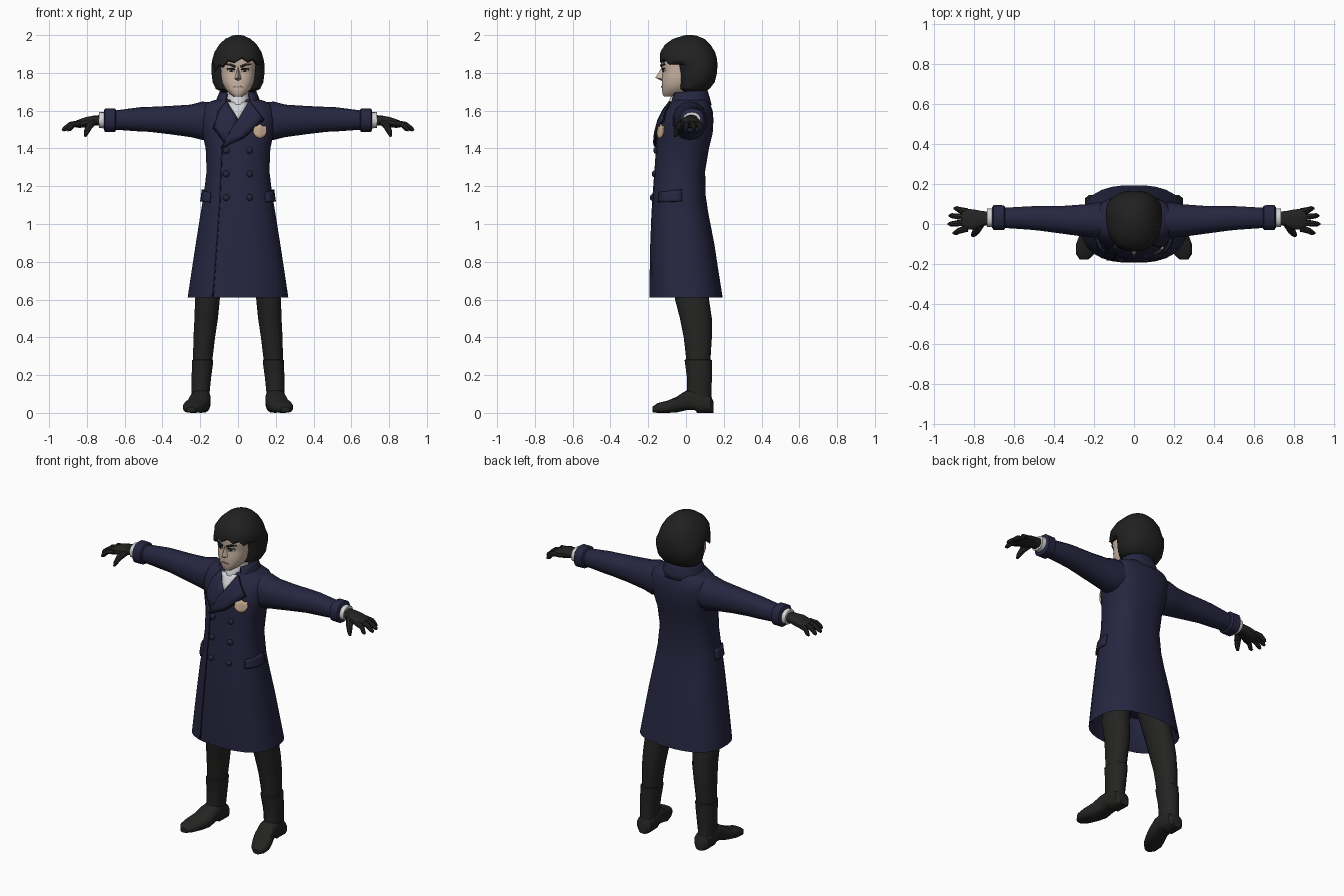
import bpy, bmesh, math
from mathutils import Vector
from mathutils.bvhtree import BVHTree


def material(name, rgb):
    m = bpy.data.materials.new(name)
    m.diffuse_color = (*rgb, 1)
    return m


NAVY = material("navy wool", (0.019, 0.019, 0.052))
SEAM = material("dark navy seam", (0.008, 0.008, 0.022))
BLACK = material("black leather", (0.017, 0.017, 0.016))
HAIR = material("black hair", (0.014, 0.015, 0.014))
SKIN = material("pale skin", (0.60, 0.47, 0.38))
LIP = material("lip", (0.36, 0.23, 0.18))
WHITE = material("white cloth", (0.66, 0.66, 0.68))
BADGE = material("tan badge", (0.60, 0.43, 0.29))


def finish(name, bm, mat, mirror=False, solid=0, angle=35):
    bmesh.ops.recalc_face_normals(bm, faces=bm.faces)
    me = bpy.data.meshes.new(name)
    bm.to_mesh(me)
    bm.free()
    me.materials.append(mat)
    me.shade_smooth()
    me.set_sharp_from_angle(angle=math.radians(angle))
    ob = bpy.data.objects.new(name, me)
    bpy.context.collection.objects.link(ob)
    if solid:
        s = ob.modifiers.new("thickness", 'SOLIDIFY')
        s.thickness, s.offset = solid, 0
    if mirror:
        ob.modifiers.new("mirror", 'MIRROR')
    return ob


def skin_rings(bm, rings, caps=True):
    n = len(rings[0])
    for r, s in zip(rings, rings[1:]):
        for i in range(n):
            j = (i + 1) % n
            bm.faces.new((r[i], r[j], s[j], s[i]))
    if caps:
        bm.faces.new(rings[0])
        bm.faces.new(rings[-1])


def loft(rows, axis='z', n=20, e=2.4, caps=True):
    """Rows are (station, a0, a1, b0, b1); rounded-box sections along an axis."""
    bm = bmesh.new()
    rings = []
    for t, a0, a1, b0, b1 in rows:
        ring = []
        for i in range(n):
            th = 2 * math.pi * (i + 0.5) / n
            c, s = math.cos(th), math.sin(th)
            a = (a0 + a1) / 2 + (a1 - a0) / 2 * math.copysign(abs(c) ** (2 / e), c)
            b = (b0 + b1) / 2 + (b1 - b0) / 2 * math.copysign(abs(s) ** (2 / e), s)
            ring.append(bm.verts.new({'z': (a, b, t), 'x': (t, a, b), 'y': (a, t, b)}[axis]))
        rings.append(ring)
    skin_rings(bm, rings, caps)
    return bm


def sym(rows):
    return [(z, -w, w, f, b) for z, w, f, b in rows]


def tube(name, pts, radii, mat, n=8):
    bm = bmesh.new()
    pts = [Vector(p) for p in pts]
    rings = []
    for k, p in enumerate(pts):
        d = pts[min(k + 1, len(pts) - 1)] - pts[max(k - 1, 0)]
        q = d.to_track_quat('Z', 'Y')
        rings.append([bm.verts.new(p + q @ Vector((math.cos(a), math.sin(a), 0)) * radii[k])
                      for a in (2 * math.pi * i / n for i in range(n))])
    skin_rings(bm, rings)
    return finish(name, bm, mat, mirror=True)


def hit(tree, u, v, side=False):
    o, d = ((1, u, v), (-1, 0, 0)) if side else ((u, -1, v), (0, 1, 0))
    return tree.ray_cast(Vector(o), Vector(d))[0]


def plate(name, outline, tree, mat, thick=0.008, lift=0.003, mirror=False, side=False, cuts=3):
    """Lay a flat outline on a surface, seen from the front or the side."""
    bm = bmesh.new()
    f = bm.faces.new([bm.verts.new((0, u, v) if side else (u, 0, v)) for u, v in outline])
    bmesh.ops.triangulate(bm, faces=[f])
    bmesh.ops.subdivide_edges(bm, edges=bm.edges[:], cuts=cuts, use_grid_fill=True)
    off = Vector((lift, 0, 0)) if side else Vector((0, -lift, 0))
    for v in bm.verts:
        p = hit(tree, v.co.y if side else v.co.x, v.co.z, side)
        if p:
            v.co = p + off
    return finish(name, bm, mat, mirror, thick)


# Long coat with hollow hem
bm = loft(sym([
    (0.80, 0.20, -0.15, 0.13), (0.63, 0.25, -0.175, 0.175), (0.61, 0.268, -0.195, 0.195),
    (0.75, 0.247, -0.193, 0.173), (0.90, 0.224, -0.19, 0.15), (1.05, 0.20, -0.184, 0.12),
    (1.15, 0.183, -0.178, 0.105), (1.28, 0.167, -0.168, 0.102), (1.40, 0.172, -0.16, 0.122),
    (1.48, 0.19, -0.153, 0.142), (1.55, 0.203, -0.135, 0.146), (1.60, 0.20, -0.11, 0.142),
    (1.635, 0.182, -0.085, 0.128), (1.655, 0.13, -0.075, 0.115), (1.662, 0.08, -0.06, 0.09)]), n=28, e=2.5)
coat_tree = BVHTree.FromBMesh(bm)
finish("coat", bm, NAVY, angle=40)

# Sleeves and cuffs
finish("sleeve", loft([
    (0.10, -0.07, 0.11, 1.46, 1.64), (0.19, -0.07, 0.11, 1.445, 1.648), (0.25, -0.065, 0.10, 1.46, 1.632),
    (0.36, -0.05, 0.092, 1.475, 1.625), (0.47, -0.035, 0.092, 1.488, 1.62), (0.52, -0.03, 0.09, 1.49, 1.618),
    (0.66, -0.02, 0.082, 1.50, 1.60)], 'x', 14, 2.2), NAVY, True)
finish("sleeve_cuff", loft([
    (0.645, -0.022, 0.085, 1.497, 1.603), (0.652, -0.032, 0.095, 1.488, 1.612),
    (0.703, -0.032, 0.096, 1.487, 1.612), (0.71, -0.02, 0.085, 1.497, 1.602)], 'x', 14, 2.5), NAVY, True)
finish("shirt_cuff", loft([
    (0.69, -0.018, 0.08, 1.505, 1.595), (0.735, -0.016, 0.078, 1.508, 1.592)], 'x', 14, 2.3), WHITE, True)

# Gloves
finish("glove_palm", loft([
    (0.72, -0.005, 0.062, 1.52, 1.578), (0.76, -0.012, 0.066, 1.52, 1.575),
    (0.80, -0.03, 0.074, 1.512, 1.568), (0.84, -0.03, 0.078, 1.508, 1.555),
    (0.862, -0.022, 0.072, 1.512, 1.545)], 'x', 12, 2.5), BLACK, True)
for label, y0, y1, tip in (("index", -0.022, -0.045, 0.905), ("middle", 0.007, 0.0, 0.93),
                           ("ring", 0.035, 0.042, 0.925), ("little", 0.062, 0.078, 0.90)):
    mid = (0.845 + tip) / 2
    tube(label + "_finger", [(0.835, y0, 1.533), (mid, (y0 + y1) / 2, 1.526), (tip - 0.01, y1, 1.503), (tip, y1, 1.495)],
         [0.017, 0.015, 0.012, 0.006], BLACK)
tube("thumb", [(0.765, 0.0, 1.54), (0.79, -0.035, 1.515), (0.803, -0.052, 1.485), (0.81, -0.057, 1.463)],
     [0.018, 0.019, 0.014, 0.007], BLACK)

# Trousers and boots
finish("trouser_leg", loft([
    (0.85, 0.03, 0.19, -0.09, 0.10), (0.60, 0.095, 0.229, -0.058, 0.122), (0.50, 0.105, 0.232, -0.032, 0.137),
    (0.40, 0.12, 0.237, -0.012, 0.137), (0.26, 0.137, 0.24, 0.004, 0.128)], n=14, e=2.2), BLACK, True)
finish("boot_shaft", loft([
    (0.05, 0.148, 0.245, 0.0, 0.14), (0.10, 0.15, 0.247, 0.004, 0.134), (0.18, 0.142, 0.247, 0.006, 0.137),
    (0.255, 0.132, 0.245, -0.004, 0.138), (0.28, 0.13, 0.245, -0.008, 0.138), (0.283, 0.14, 0.235, 0, 0.128)],
    n=14, e=2.2), BLACK, True)
finish("boot_foot", loft([
    (0.146, 0.165, 0.225, 0, 0.06), (0.13, 0.148, 0.245, 0, 0.09), (0.06, 0.145, 0.25, 0, 0.12),
    (0.045, 0.145, 0.25, 0.016, 0.125), (0.0, 0.145, 0.255, 0.014, 0.118), (-0.05, 0.15, 0.272, 0.002, 0.085),
    (-0.10, 0.17, 0.291, 0, 0.064), (-0.15, 0.198, 0.291, 0, 0.052), (-0.178, 0.228, 0.272, 0.004, 0.032)],
    'y', 14, 2.8), BLACK, True)

# Neckcloth and standing collar
finish("neckcloth", loft(sym([
    (1.56, 0.06, -0.10, 0.05), (1.62, 0.06, -0.098, 0.06), (1.66, 0.062, -0.088, 0.06),
    (1.70, 0.058, -0.07, 0.06)]), n=16, e=2.1), WHITE)
bm = loft(sym([(1.615, 0.125, -0.105, 0.13), (1.65, 0.112, -0.095, 0.122),
               (1.685, 0.098, -0.085, 0.112), (1.705, 0.09, -0.075, 0.105)]), n=24, e=2.2, caps=False)
gap = [f for f in bm.faces if f.calc_center_median().y < -0.05 and abs(f.calc_center_median().x) < 0.06]
bmesh.ops.delete(bm, geom=gap, context='FACES')
for v in bm.verts:
    v.co.z += 0.13 * v.co.y - 0.006
finish("collar", bm, NAVY, solid=0.014)

# Coat front: shirt opening, lapels, edge, flaps, badge, buttons
plate("shirt_front", [(-0.055, 1.645), (0.055, 1.645), (0.0, 1.545)], coat_tree, WHITE, 0.006)
for label, pts, lift in (
        ("left", [(-0.06, 1.65), (-0.10, 1.60), (-0.125, 1.51), (-0.085, 1.455), (-0.06, 1.42), (0.0, 1.555), (-0.045, 1.625)], 0.008),
        ("right", [(0.06, 1.65), (0.09, 1.61), (0.132, 1.555), (0.03, 1.46), (-0.085, 1.405), (-0.045, 1.49), (0.0, 1.55), (0.045, 1.625)], 0.012)):
    plate(label + "_lapel", pts, coat_tree, NAVY, 0.012, lift)
    plate(label + "_lapel_edge", [(x * 1.04 + (0.002 if x > 0 else -0.002), z - 0.004) for x, z in pts], coat_tree, SEAM, 0.006, lift - 0.005)
plate("coat_edge", [(-0.088, 1.41), (-0.082, 1.41), (-0.095, 1.1), (-0.13, 0.615), (-0.137, 0.615), (-0.101, 1.1)],
      coat_tree, SEAM, 0.004, 0.002, cuts=5)
plate("pocket_flap", [(-0.145, 1.115), (-0.02, 1.12), (-0.02, 1.182), (-0.14, 1.168)],
      coat_tree, NAVY, 0.016, 0.006, mirror=True, side=True)
plate("badge", [(0.085, 1.52), (0.10, 1.518), (0.115, 1.53), (0.132, 1.518), (0.148, 1.52), (0.15, 1.485),
                (0.138, 1.462), (0.118, 1.452), (0.095, 1.462), (0.08, 1.485)], coat_tree, BADGE, 0.008, 0.007)
for z in (1.39, 1.265, 1.14):
    bm = bmesh.new()
    p = hit(coat_tree, 0.062, z)
    bmesh.ops.create_uvsphere(bm, u_segments=10, v_segments=6, radius=0.018)
    for v in bm.verts:
        v.co = p + Vector((v.co.x, v.co.y * 0.75 - 0.004, v.co.z))
    finish("button", bm, NAVY, True)

# Face
bm = loft(sym([
    (1.676, 0.025, -0.118, -0.03), (1.69, 0.045, -0.126, 0.0), (1.715, 0.068, -0.127, 0.03),
    (1.75, 0.085, -0.128, 0.05), (1.79, 0.091, -0.126, 0.06), (1.815, 0.092, -0.122, 0.06),
    (1.84, 0.095, -0.132, 0.06), (1.89, 0.095, -0.128, 0.06), (1.93, 0.08, -0.09, 0.06)]), n=20, e=2.3)
face_tree = BVHTree.FromBMesh(bm)
finish("face", bm, SKIN)
bm = bmesh.new()
top, tip, l, r, low = [bm.verts.new(c) for c in (
    (0, -0.126, 1.832), (0, -0.162, 1.775), (-0.02, -0.122, 1.767), (0.02, -0.122, 1.767), (0, -0.128, 1.758))]
for tri in ((top, l, tip), (top, tip, r), (l, low, tip), (tip, low, r)):
    bm.faces.new(tri)
finish("nose", bm, SKIN)
plate("eye_white", [(0.02, 1.806), (0.055, 1.81), (0.052, 1.82), (0.024, 1.818)], face_tree, WHITE, 0.003, 0.002, True)
plate("eye_iris", [(0.03, 1.804), (0.046, 1.806), (0.045, 1.823), (0.031, 1.822)], face_tree, HAIR, 0.003, 0.004, True)
plate("eyelid", [(0.016, 1.816), (0.06, 1.82), (0.058, 1.826), (0.02, 1.824)], face_tree, HAIR, 0.003, 0.005, True)
plate("eyebrow", [(0.013, 1.828), (0.04, 1.838), (0.07, 1.842), (0.066, 1.85), (0.04, 1.85), (0.014, 1.838)],
      face_tree, HAIR, 0.005, 0.004, True)
plate("mouth", [(-0.025, 1.722), (0.025, 1.722), (0.018, 1.73), (-0.018, 1.73)], face_tree, LIP, 0.004, 0.003)

# Bobbed hair with a ragged fringe
bm = loft(sym([
    (1.70, 0.085, -0.015, 0.10), (1.715, 0.118, -0.04, 0.125), (1.75, 0.135, -0.045, 0.152),
    (1.80, 0.141, -0.048, 0.165), (1.845, 0.141, -0.06, 0.167), (1.862, 0.138, -0.125, 0.166),
    (1.87, 0.137, -0.138, 0.166), (1.91, 0.125, -0.137, 0.155), (1.95, 0.10, -0.112, 0.13),
    (1.98, 0.068, -0.07, 0.098), (1.997, 0.03, -0.015, 0.055), (2.0, 0.015, 0.0, 0.035)]), n=28, e=2.25)
bm.verts.ensure_lookup_table()
for k in (5, 6):
    for i in range(28):
        v = bm.verts[k * 28 + i]
        if v.co.y < -0.05:
            v.co.z += (0.012 if i % 2 else -0.008) - 2.2 * (v.co.x - 0.03) ** 2
finish("hair", bm, HAIR, angle=40)
